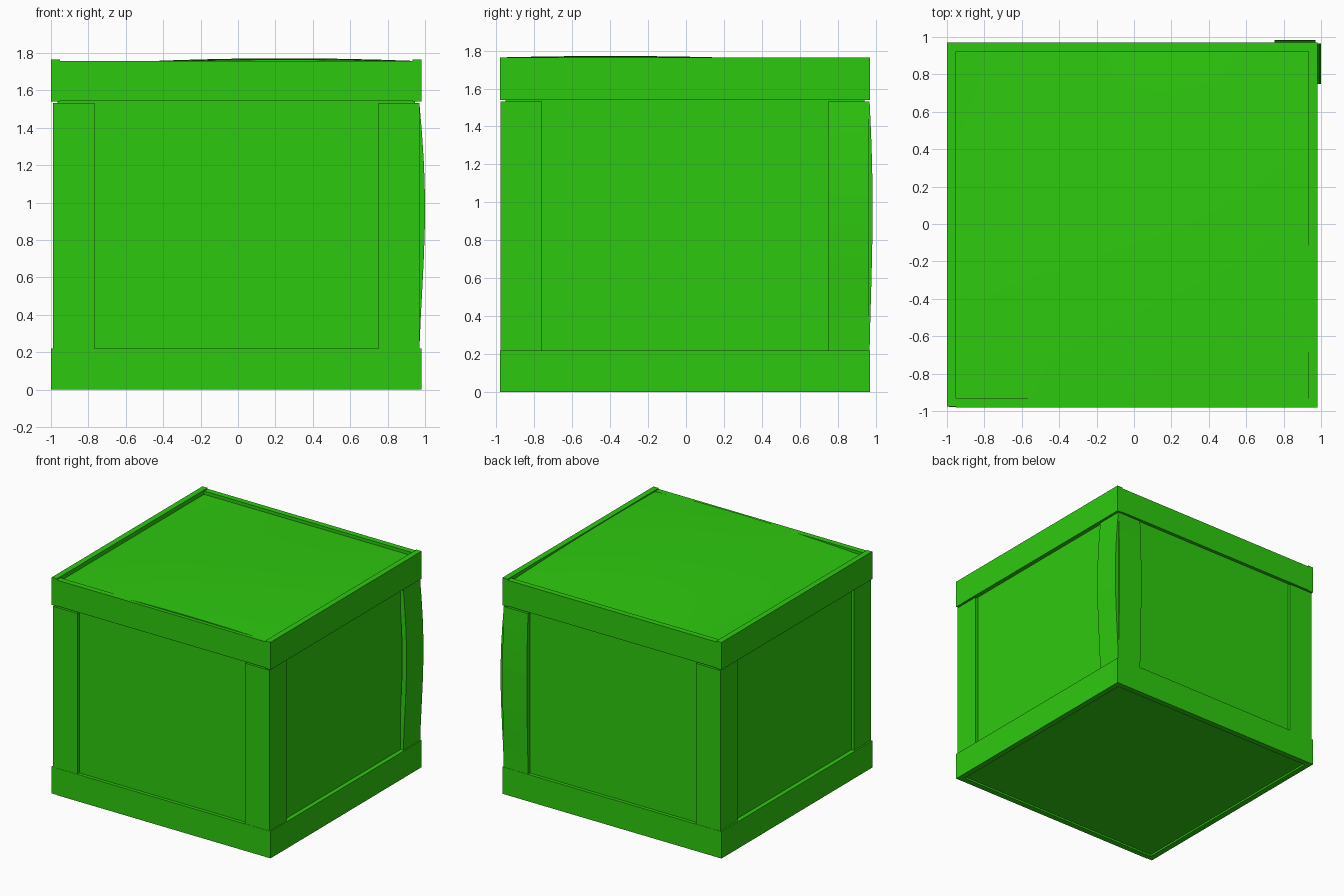
import bpy, bmesh, math

default = bpy.data.objects.get("Cube")
if default:
    bpy.data.objects.remove(default)

green = bpy.data.materials.new("bright_green")
green.use_nodes = True
color = (0.027, 0.584, 0.0045, 1)
green.diffuse_color = color
green.node_tree.nodes["Principled BSDF"].inputs["Base Color"].default_value = color


def board(name, x, y, z, bend=None, cuts=0):
    """Box from three (min, max) ranges; cuts divide it so bend can warp it."""
    bm = bmesh.new()
    bmesh.ops.create_cube(bm, size=1)
    if cuts:
        bmesh.ops.subdivide_edges(bm, edges=bm.edges[:], cuts=cuts, use_grid_fill=True)
    for v in bm.verts:
        v.co = [lo + (c + 0.5) * (hi - lo) for c, (lo, hi) in zip(v.co, (x, y, z))]
        if bend:
            bend(v.co)
    mesh = bpy.data.meshes.new(name)
    bm.to_mesh(mesh)
    bm.free()
    mesh.materials.append(green)
    obj = bpy.data.objects.new(name, mesh)
    bpy.context.collection.objects.link(obj)
    return obj


# Outer limits of the crate and board sizes
X0, X1, Y0, Y1 = -1.0, 0.98, -0.98, 0.97
RAIL, WIDE = 0.047, 0.22
POST_Z = (0.22, 1.532)


# Inner body: four recessed walls, recessed floor and slightly domed lid
def dome(co):
    if co.z > 1.7:
        u = max(0, 1 - ((co.x - 0.25) / 1.2) ** 2)
        v = max(0, 1 - ((co.y + 0.4) / 1.35) ** 2)
        co.z += 0.042 * u * v


body = board("crate_panels", (X0 + 0.035, X1 - 0.035), (Y0 + 0.028, Y1 - 0.028),
             (0.015, 1.73), dome, 9)
bpy.context.view_layer.objects.active = body
body.select_set(True)
bpy.ops.object.shade_smooth_by_angle(angle=math.radians(30))

# Horizontal rails around the bottom and the top
for level, z, side_z in (("bottom", (0, 0.22), (0, 0.22)),
                         ("top", (1.545, 1.757), (1.54, 1.765))):
    board(level + "_front_rail", (X0 + RAIL, X1 - RAIL), (Y0, Y0 + RAIL), z)
    board(level + "_back_rail", (X0 + RAIL, X1 - RAIL), (Y1 - RAIL, Y1), z)
    board(level + "_right_rail", (X0, X0 + RAIL), (Y0 + 0.004, Y1), side_z)
    board(level + "_left_rail", (X1 - RAIL, X1), (Y0, Y1), side_z)


# Upright corner boards, two per corner; the back left pair bows outward
def bow(axis, amount):
    def bend(co):
        t = (co.z - POST_Z[0]) / (POST_Z[1] - POST_Z[0])
        co[axis] += amount * math.sin(math.pi * max(0, t) ** 1.25)
    return bend


PX0, PX1 = X0 + 0.012, X1 - 0.01
for side, outer, inner in (("right", PX0, PX0 + WIDE), ("left", PX1, PX1 - WIDE)):
    x_face = sorted((outer, inner))
    x_edge = sorted((outer, outer + (0.04 if outer < 0 else -0.04)))
    for end, y_out, sign in (("front", Y0 + 0.002, 1), ("back", Y1 - 0.002, -1)):
        warped = side == "left" and end == "back"
        cuts = 7 if warped else 0
        board(f"{end}_{side}_post_across", x_face, sorted((y_out, y_out + sign * 0.04)),
              POST_Z, bow(1, 0.016) if warped else None, cuts)
        board(f"{end}_{side}_post_along", x_edge,
              sorted((y_out + sign * 0.002, y_out + sign * WIDE)),
              POST_Z, bow(0, 0.03) if warped else None, cuts)
